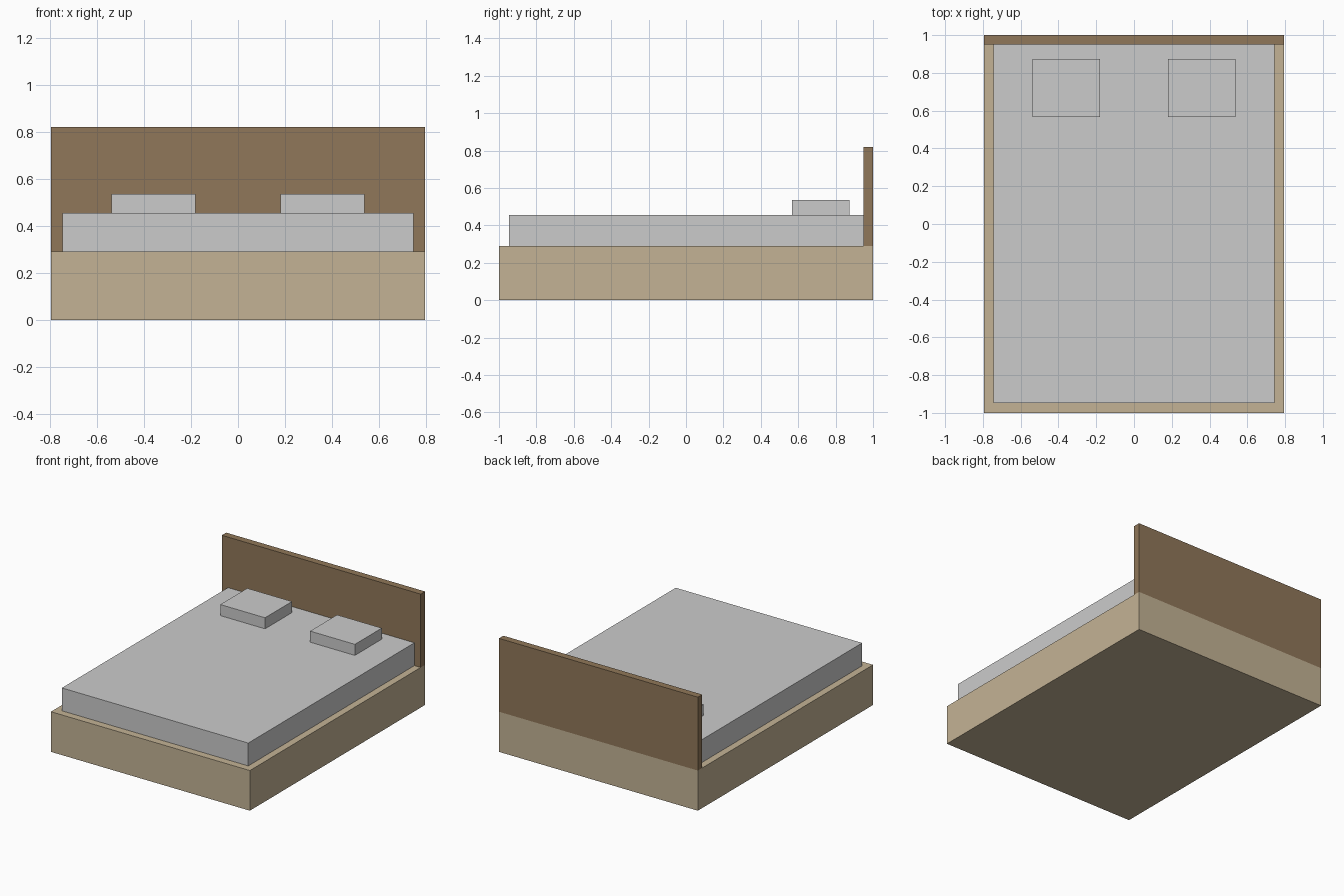
import bpy

if "Cube" in bpy.data.objects:
    bpy.data.objects.remove(bpy.data.objects["Cube"])


def material(name, color):
    mat = bpy.data.materials.new(name)
    mat.diffuse_color = (*color, 1.0)
    mat.use_nodes = True
    mat.node_tree.nodes["Principled BSDF"].inputs["Base Color"].default_value = mat.diffuse_color
    return mat


def box(name, low, high, mat=None):
    """Axis-aligned box between two opposite corners."""
    centre = [(a + b) / 2 for a, b in zip(low, high)]
    bpy.ops.mesh.primitive_cube_add(size=1, location=centre)
    obj = bpy.context.object
    obj.name = name
    obj.scale = [b - a for a, b in zip(low, high)]
    bpy.ops.object.transform_apply(location=False, rotation=False, scale=True)
    if mat:
        obj.data.materials.append(mat)
    return obj


light_wood = material("light_wood", (0.55, 0.45, 0.30))
dark_wood = material("dark_wood", (0.28, 0.185, 0.10))

HALF_WIDTH = 0.795
BASE_TOP = 0.29
MATTRESS_TOP = 0.455
HEADBOARD_FRONT = 0.95

# Bed base and headboard
box("bed_base", (-HALF_WIDTH, -1, 0), (HALF_WIDTH, 1, BASE_TOP), light_wood)
box("headboard", (-HALF_WIDTH, HEADBOARD_FRONT, BASE_TOP),
    (HALF_WIDTH, 1, 0.82), dark_wood)

# Mattress, butting against the headboard
box("mattress", (-0.745, -0.947, BASE_TOP), (0.745, HEADBOARD_FRONT, MATTRESS_TOP))

# Pair of pillows
for side, x in (("left", -0.359), ("right", 0.359)):
    box(f"pillow_{side}", (x - 0.179, 0.566, MATTRESS_TOP),
        (x + 0.179, 0.874, 0.535))
